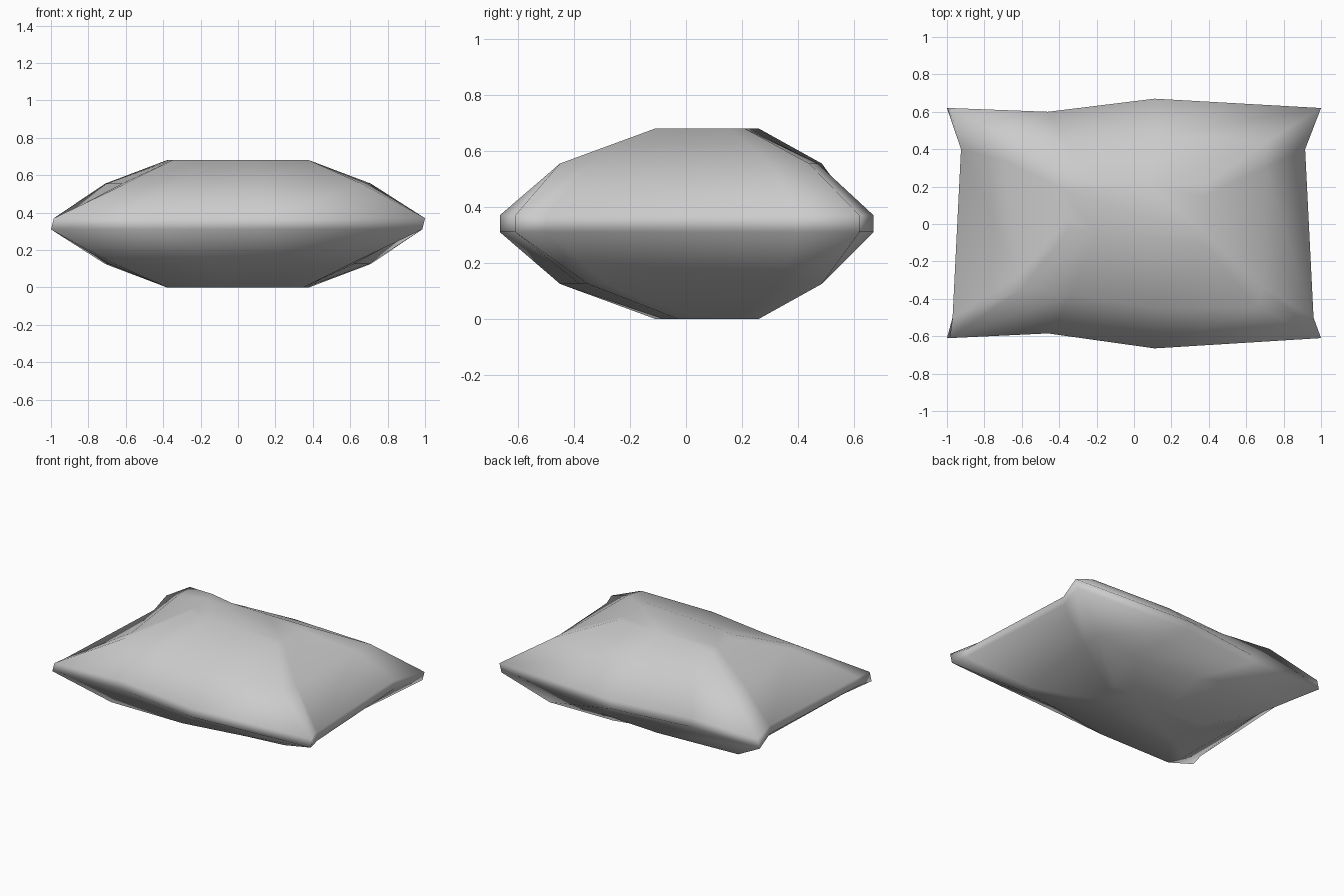
import bpy, bmesh, math

if "Cube" in bpy.data.objects:
    bpy.data.objects.remove(bpy.data.objects["Cube"])

# Plan outlines of the upper half, counter-clockwise from the front-left corner
seam = [(-1, -.61), (-.46, -.585), (.11, -.665), (1, -.61), (.96, -.50), (.915, .40),
        (1, .62), (.11, .67), (-.46, .60), (-1, .62), (-.925, .40), (-.97, -.50)]
mid = [(-.60, -.35), (-.33, -.38), (.11, -.45), (.66, -.45), (.69, -.34), (.70, .30),
       (.71, .44), (.11, .47), (-.36, .44), (-.71, .485), (-.70, .34), (-.62, -.28)]
crown = [(-.35, -.03), (-.2, -.05), (.08, -.08), (.38, -.11), (.38, -.05), (.38, .15),
         (.38, .21), (.08, .21), (-.2, .22), (-.38, .26), (-.37, .18), (-.355, .03)]
H = .68


def flip(ring):
    """Mirror a ring in x, keeping its order and starting corner."""
    m = [(-x, y) for x, y in ring]
    return [m[i] for i in (3, 2, 1, 0, 11, 10, 9, 8, 7, 6, 5, 4)]


def nudge(ring, dx):
    """Slide the corners on one side slightly inwards for the slanted piping."""
    return [(x + dx if abs(x) == 1 and x * dx < 0 else x, y) for x, y in ring]


# Cushion: stacked rings bridged into one padded shell
bm = bmesh.new()
layers = [(flip(crown), 0), (flip(mid), .125), (nudge(seam, -.015), .31),
          (nudge(seam, .015), .37), (mid, .555), (crown, H)]
rings = [[bm.verts.new((x, y, z)) for x, y in ring] for ring, z in layers]
for a, b in zip(rings, rings[1:]):
    for i in range(12):
        j = (i + 1) % 12
        bm.faces.new((a[i], a[j], b[j], b[i]))
bm.faces.new(rings[-1])
bm.faces.new(rings[0][::-1])
bmesh.ops.recalc_face_normals(bm, faces=bm.faces)

mesh = bpy.data.meshes.new("cushion")
bm.to_mesh(mesh)
bm.free()
cushion = bpy.data.objects.new("cushion", mesh)
bpy.context.collection.objects.link(cushion)
bpy.context.view_layer.objects.active = cushion
cushion.select_set(True)
bpy.ops.object.shade_smooth_by_angle(angle=math.radians(75))
